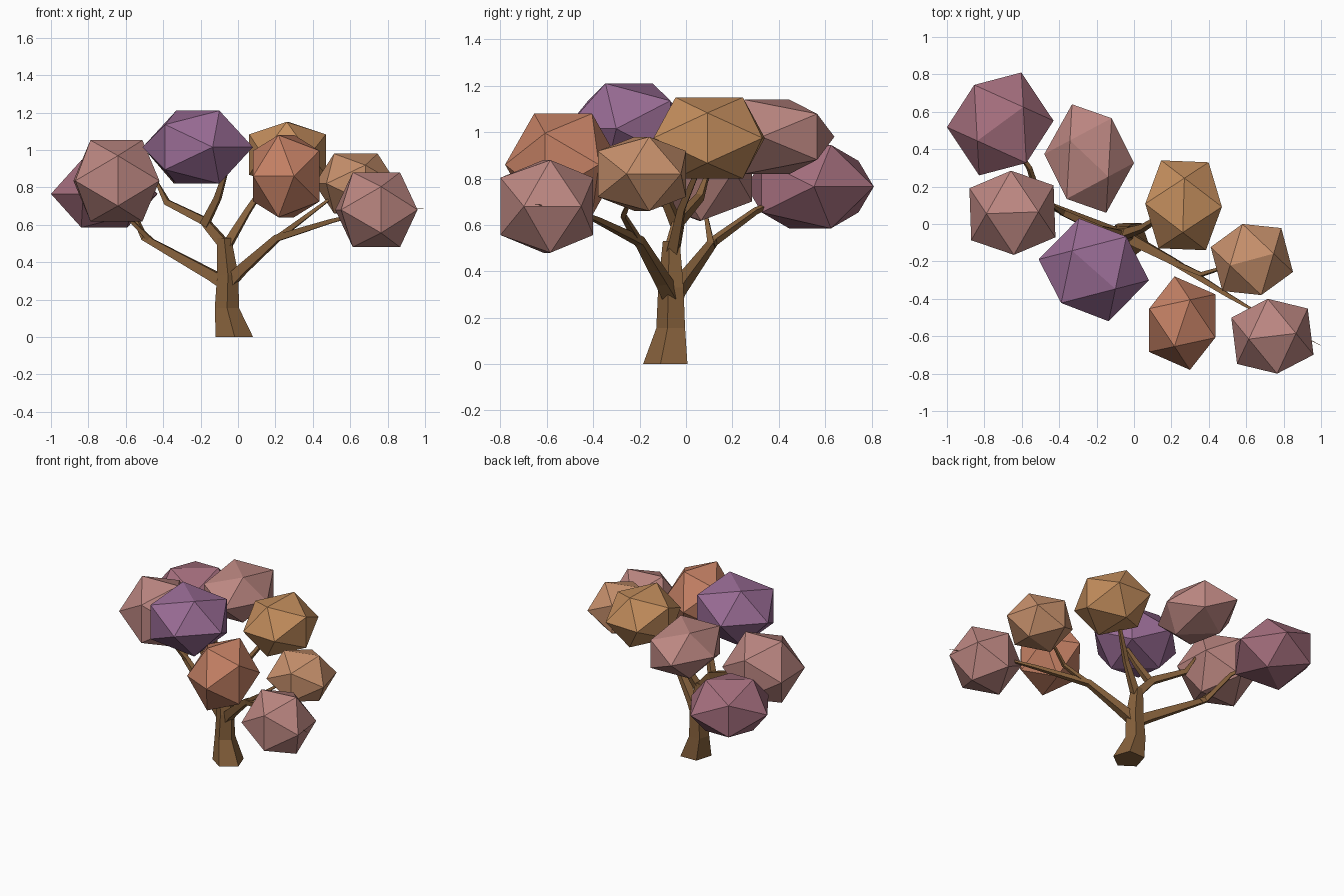
import bpy, bmesh, math
from mathutils import Vector, Matrix

if "Cube" in bpy.data.objects:
    bpy.data.objects.remove(bpy.data.objects["Cube"])


def material(name, rgb):
    m = bpy.data.materials.new(name)
    m.diffuse_color = (*rgb, 1)
    m.use_nodes = True
    m.node_tree.nodes["Principled BSDF"].inputs["Base Color"].default_value = m.diffuse_color
    return m


def finish(bm, name, mat):
    bmesh.ops.recalc_face_normals(bm, faces=bm.faces)
    me = bpy.data.meshes.new(name)
    bm.to_mesh(me)
    bm.free()
    me.materials.append(mat)
    ob = bpy.data.objects.new(name, me)
    bpy.context.collection.objects.link(ob)
    return ob


def foliage(name, center, radii, turn, mat):
    """Icosahedron with an edge on top, turned about z, fitted to its half sizes."""
    g = (1 + 5 ** 0.5) / 2
    rot = Matrix.Rotation(math.radians(turn), 3, 'Z')
    pts = []
    for a in (-1, 1):
        for b in (-g, g):
            pts += [rot @ Vector(p) for p in ((0, a, b), (a, b, 0), (b, 0, a))]
    big = [max(p[i] for p in pts) for i in range(3)]
    bm = bmesh.new()
    for p in pts:
        bm.verts.new([center[i] + p[i] * radii[i] / big[i] for i in range(3)])
    bmesh.ops.convex_hull(bm, input=bm.verts)
    finish(bm, name, mat)


def limb(name, path, mat, sides=4, level=False):
    """Tapered faceted tube through (x, y, z, radius) points."""
    bm = bmesh.new()
    pts = [Vector(p[:3]) for p in path]
    rings = []
    for i, p in enumerate(pts):
        d = pts[min(i + 1, len(pts) - 1)] - pts[max(i - 1, 0)]
        d = Vector((0, 0, 1)) if level else d.normalized()
        u = d.cross(Vector((0.3, 1, 0))).normalized()
        v = d.cross(u)
        ring = []
        for k in range(sides):
            a = 2 * math.pi * (k + 0.5) / sides
            ring.append(bm.verts.new(p + path[i][3] * (u * math.cos(a) + v * math.sin(a))))
        rings.append(ring)
    for r, s in zip(rings, rings[1:]):
        for k in range(sides):
            j = (k + 1) % sides
            bm.faces.new((r[k], r[j], s[j], s[k]))
    bm.faces.new(rings[0])
    bm.faces.new(rings[-1])
    bmesh.ops.triangulate(bm, faces=bm.faces)
    finish(bm, name, mat)


bark = material("bark", (0.24, 0.12, 0.045))
mauve = material("mauve", (0.38, 0.16, 0.21))
pink = material("pink", (0.50, 0.24, 0.22))
purple = material("purple", (0.32, 0.15, 0.30))
gold = material("gold", (0.55, 0.27, 0.11))
orange = material("orange", (0.57, 0.28, 0.15))
salmon = material("salmon", (0.56, 0.22, 0.13))

# Trunk with flared foot
limb("trunk", [(-.02, -.08, 0, .105), (-.06, -.06, .155, .068), (-.055, -.06, .33, .06),
               (-.075, -.06, .53, .04)], bark, 5, True)

# Left main branch and its forks
limb("left_branch", [(-.06, -.06, .28, .045), (-.14, -.03, .33, .04), (-.50, .12, .53, .022),
                     (-.56, .30, .66, .016), (-.68, .48, .74, .008)], bark)
limb("left_fork", [(-.46, .11, .51, .02), (-.57, .09, .62, .012), (-.63, .06, .75, .006)], bark)

# Middle branches
limb("middle_left_branch", [(-.07, -.06, .49, .038), (-.18, -.03, .62, .03),
                            (-.38, .06, .72, .022), (-.44, .10, .84, .008)], bark)
limb("middle_branch", [(-.18, -.04, .60, .03), (-.11, -.10, .74, .024), (-.06, -.17, .90, .014)], bark)
limb("middle_right_branch", [(-.07, -.06, .47, .034), (.05, -.02, .67, .022), (.19, .07, .88, .012)], bark)

# Right main branch and its fork
limb("right_branch", [(-.05, -.06, .29, .045), (.02, -.10, .36, .038), (.21, -.20, .53, .026),
                      (.50, -.38, .62, .016), (.62, -.45, .65, .010), (1.0, -.65, .69, .001)], bark)
limb("right_fork", [(.20, -.20, .52, .022), (.36, -.27, .64, .015), (.52, -.22, .76, .008)], bark)

# Foliage clumps: name, centre, half sizes, turn, colour
for args in (
    ("foliage_far_left", (-.715, .535, .765), (.285, .275, .18), -55, mauve),
    ("foliage_left", (-.65, .06, .835), (.23, .225, .217), 92, pink),
    ("foliage_back", (-.24, .35, .98), (.24, .29, .16), 54, pink),
    ("foliage_top", (-.215, -.245, 1.015), (.295, .275, .195), 47, purple),
    ("foliage_middle_right", (.265, .10, .975), (.205, .24, .175), -2, gold),
    ("foliage_right", (.63, -.19, .82), (.22, .19, .16), 105, orange),
    ("foliage_front", (.258, -.53, .86), (.177, .25, .22), -21, salmon),
    ("foliage_far_right", (.74, -.60, .68), (.22, .20, .20), 97, pink),
):
    foliage(*args)
